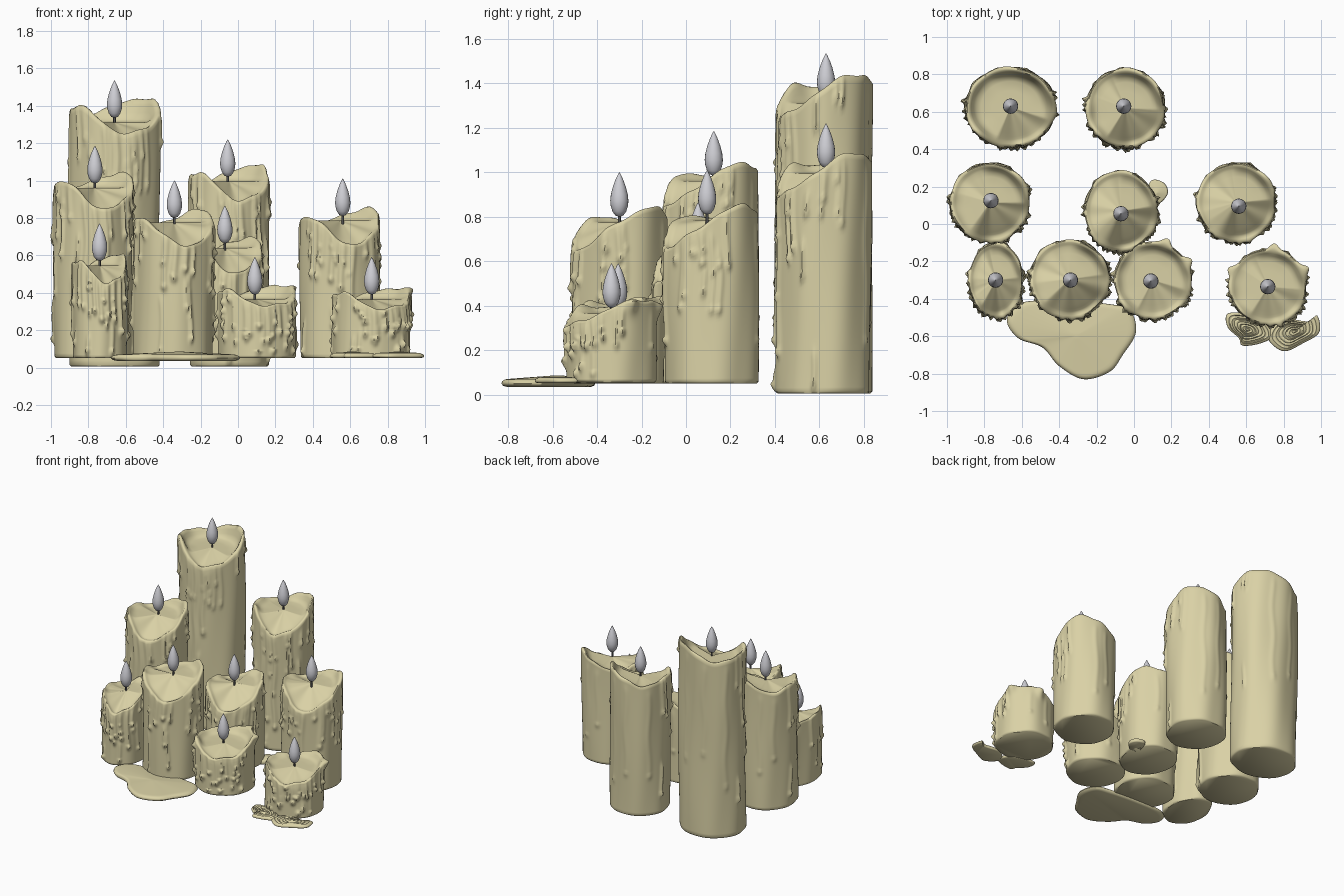
import bpy, math, random
from math import sin, cos, pi, exp, radians

if "Cube" in bpy.data.objects:
    bpy.data.objects.remove(bpy.data.objects["Cube"])

random.seed(7)


def material(name, rgb):
    m = bpy.data.materials.new(name)
    m.diffuse_color = (*rgb, 1)
    m.use_nodes = True
    m.node_tree.nodes["Principled BSDF"].inputs["Base Color"].default_value = m.diffuse_color
    return m


WAX = material("cream wax", (0.70, 0.64, 0.38))
FLAME = material("pale grey flame", (0.62, 0.62, 0.66))
WICK = material("dark wick", (0.08, 0.08, 0.08))


def loft(name, rings, mat):
    """Skin a stack of equal closed rings, capping both ends."""
    n = len(rings[0])
    verts = [p for r in rings for p in r]
    faces = [list(range(n))[::-1]]
    for i in range(len(rings) - 1):
        for j in range(n):
            k = (j + 1) % n
            faces.append((i * n + j, i * n + k, (i + 1) * n + k, (i + 1) * n + j))
    faces.append(list(range((len(rings) - 1) * n, len(rings) * n)))
    me = bpy.data.meshes.new(name)
    me.from_pydata(verts, [], faces)
    me.materials.append(mat)
    ob = bpy.data.objects.new(name, me)
    bpy.context.collection.objects.link(ob)
    bpy.ops.object.select_all(action='DESELECT')
    ob.select_set(True)
    bpy.context.view_layer.objects.active = ob
    bpy.ops.object.shade_smooth_by_angle(angle=radians(60))
    return ob


def turned(name, x, y, profile, mat, n=20):
    loft(name, [[(x + r * cos(2 * pi * j / n), y + r * sin(2 * pi * j / n), z)
                 for j in range(n)] for r, z in profile], mat)


# Rim height below the top, by direction: two peaks, a back dip, a front spout
RIM = [(45, 0.0), (135, -0.085), (215, -0.045), (287, -0.19), (405, 0.0)]


def rim_drop(a):
    d = math.degrees(a) % 360
    if d < 45:
        d += 360
    for (a0, h0), (a1, h1) in zip(RIM, RIM[1:]):
        if a0 <= d <= a1:
            t = (d - a0) / (a1 - a0)
            return h0 + (h1 - h0) * (1 - cos(pi * t)) / 2


def ang_diff(a, b):
    return (a - b + pi) % (2 * pi) - pi


def candle(name, x, y, rx, ry, z0, top, fx, fy, ftop, k=1.0, corners=()):
    n, rows = 144, 56
    R = (rx + ry) / 2
    pool = ftop - 0.225

    def height(a):
        wob = 0.006 * sin(5 * a + x * 9) + 0.004 * sin(9 * a + y * 7)
        return top + k * rim_drop(a) + wob

    # Wax runs: (angle, start z, end z, half width, bulge)
    drips = []
    for i in range(30):
        a = radians(random.uniform(165, 385))
        hi = height(a) - random.choice((0.01, 0.01, random.uniform(0, 0.75) * (top - z0)))
        length = random.uniform(0.07, 0.32) * min(1, (top - z0) / 0.6)
        drips.append((a, hi, max(hi - length, z0 + 0.02), random.uniform(0.009, 0.015),
                      random.uniform(0.014, 0.028)))
    for deg in (70, 105, 140):
        a = radians(deg + random.uniform(-10, 10))
        drips.append((a, height(a) - 0.05, z0 + random.uniform(0.2, 0.5) * (top - z0), 0.017, 0.009))
    for deg in (258, 272, 287):
        a = radians(deg)
        drips.append((a, height(a), z0 + random.uniform(0.15, 0.6) * (top - z0), 0.014, 0.024))

    def bulge(a, z, h):
        b = 0.004 * sin(3 * a + 4 * z + x * 5) + 0.003 * sin(7 * a - 3 * z)
        best = 0
        for da, hi, lo, w, amp in drips:
            if lo - 0.05 < z < hi + 0.05:
                d = abs(ang_diff(a, da + 0.03 * sin(z * 14 + da))) * R
                if d < 4 * w:
                    bulb = exp(-((z - lo - 0.02) / 0.022) ** 2)
                    stem = 0.5 / ((1 + exp(-(z - lo - 0.01) / 0.008)) * (1 + exp((z - hi) / 0.012)))
                    best = max(best, amp * max(bulb, stem) * exp(-(d / w) ** 2))
        for c in corners:
            b += 0.03 * exp(-(ang_diff(a, radians(c)) / 0.13) ** 2) * exp(-((z - h) / 0.05) ** 2)
        return b + best

    angs = [2 * pi * j / n for j in range(n)]
    hs = [height(a) for a in angs]

    def ring(frac, zs, bump=1.0):
        out = []
        for a, z, h in zip(angs, zs, hs):
            b = bulge(a, z, h) * bump if bump else 0
            out.append((x + (rx * frac + b - 0.006) * cos(a) if frac > 0.5 else x + rx * frac * cos(a),
                        y + (ry * frac + b - 0.006) * sin(a) if frac > 0.5 else y + ry * frac * sin(a), z))
        return out

    # Foot and outer wall
    rings = [ring(0.965, [z0] * n, 0.5)]
    for i in range(rows + 1):
        t = i / rows
        rings.append(ring(1, [z0 + 0.01 + t * (h - z0 - 0.01) for h in hs]))
    # Rounded rim, inner wall and melted pool
    rings.append(ring(0.97, [h + 0.008 for h in hs], 0.6))
    rings.append(ring(0.925, [h + 0.006 for h in hs], 0.2))
    for f, s in ((0.88, 0.2), (0.82, 0.55), (0.76, 0.85), (0.66, 0.97), (0.4, 1), (0.15, 1), (0.02, 1)):
        zs = []
        for h in hs:
            p = pool + (min(pool, h - 0.01) - pool) * f
            zs.append(h + (p - h) * s)
        rings.append(ring(f, zs, 0))
    loft(name, rings, WAX)

    # Wick and teardrop flame
    turned(name + "_wick", fx, fy, [(0.007, pool - 0.02), (0.007, ftop - 0.17)], WICK, 8)
    prof = [(0.003, 0), (0.018, 0.006), (0.031, 0.024), (0.039, 0.05), (0.041, 0.072), (0.038, 0.1),
            (0.029, 0.135), (0.017, 0.168), (0.007, 0.189), (0.001, 0.2)]
    turned(name + "_flame", fx, fy, [(r, ftop - 0.2 + z) for r, z in prof], FLAME)


# name, centre, radii, foot, top, flame position, flame tip
candle("tall_back_candle", -0.66, 0.625, 0.247, 0.218, 0.005, 1.435, -0.66, 0.63, 1.535)
candle("back_candle", -0.045, 0.62, 0.215, 0.217, 0.005, 1.08, -0.055, 0.63, 1.22)
candle("left_candle", -0.77, 0.115, 0.217, 0.217, 0.05, 1.035, -0.765, 0.125, 1.185)
candle("middle_candle", -0.07, 0.07, 0.2, 0.22, 0.05, 0.69, -0.07, 0.055, 0.865)
candle("right_candle", 0.547, 0.115, 0.217, 0.217, 0.05, 0.845, 0.56, 0.095, 1.01)
candle("front_left_candle", -0.738, -0.3, 0.15, 0.207, 0.05, 0.6, -0.74, -0.3, 0.77, 0.8)
candle("front_middle_candle", -0.345, -0.295, 0.217, 0.217, 0.05, 0.835, -0.34, -0.3, 1.0)
candle("short_front_candle", 0.1, -0.3, 0.213, 0.212, 0.05, 0.435, 0.09, -0.305, 0.59, 0.6, (28, 70, 120))
candle("short_right_candle", 0.717, -0.335, 0.213, 0.208, 0.055, 0.42, 0.715, -0.335, 0.59, 0.6, (25, 82, 155))


def puddle(name, outline, z0, thick, ripple=0.0):
    """Rounded pool of spilled wax from a few outline points."""
    m, sub, pts = len(outline), 8, []
    for i in range(m):
        p = [outline[(i + o) % m] for o in (-1, 0, 1, 2)]
        for s in range(sub):
            t = s / sub
            pts.append([0.5 * (2 * p[1][c] + (p[2][c] - p[0][c]) * t
                               + (2 * p[0][c] - 5 * p[1][c] + 4 * p[2][c] - p[3][c]) * t * t
                               + (3 * p[1][c] - p[0][c] - 3 * p[2][c] + p[3][c]) * t ** 3) for c in (0, 1)])
    cx, cy = (sum(q[c] for q in pts) / len(pts) for c in (0, 1))
    prof = [(0.9, 0), (0.97, 0.1), (1, 0.3), (0.985, 0.5), (0.94, 0.65)]
    prof += [(0.9 - 0.05 * i, 0.7 + 0.3 * i / 17 + ripple * sin(i * 1.9)) for i in range(18)]
    loft(name, [[(cx + f * (a - cx), cy + f * (b - cy), z0 + thick * h) for a, b in pts]
                for f, h in prof], WAX)


puddle("front_puddle", [(-0.6, -0.42), (-0.68, -0.51), (-0.62, -0.61), (-0.49, -0.66), (-0.4, -0.76),
                        (-0.27, -0.83), (-0.13, -0.79), (-0.06, -0.7), (0.01, -0.58), (-0.02, -0.46),
                        (-0.12, -0.43), (-0.35, -0.41)], 0.035, 0.05)
puddle("right_puddle_a", [(0.5, -0.48), (0.5, -0.55), (0.56, -0.61), (0.58, -0.65), (0.67, -0.64),
                          (0.74, -0.6), (0.7, -0.52), (0.6, -0.48)], 0.052, 0.03, 0.15)
puddle("right_puddle_b", [(0.74, -0.55), (0.72, -0.62), (0.8, -0.68), (0.9, -0.64), (0.99, -0.58),
                          (0.98, -0.49), (0.93, -0.52), (0.82, -0.51)], 0.052, 0.03, 0.15)
puddle("middle_puddle", [(0.06, 0.12), (0.12, 0.1), (0.18, 0.16), (0.16, 0.22), (0.09, 0.23)], 0.05, 0.04)
